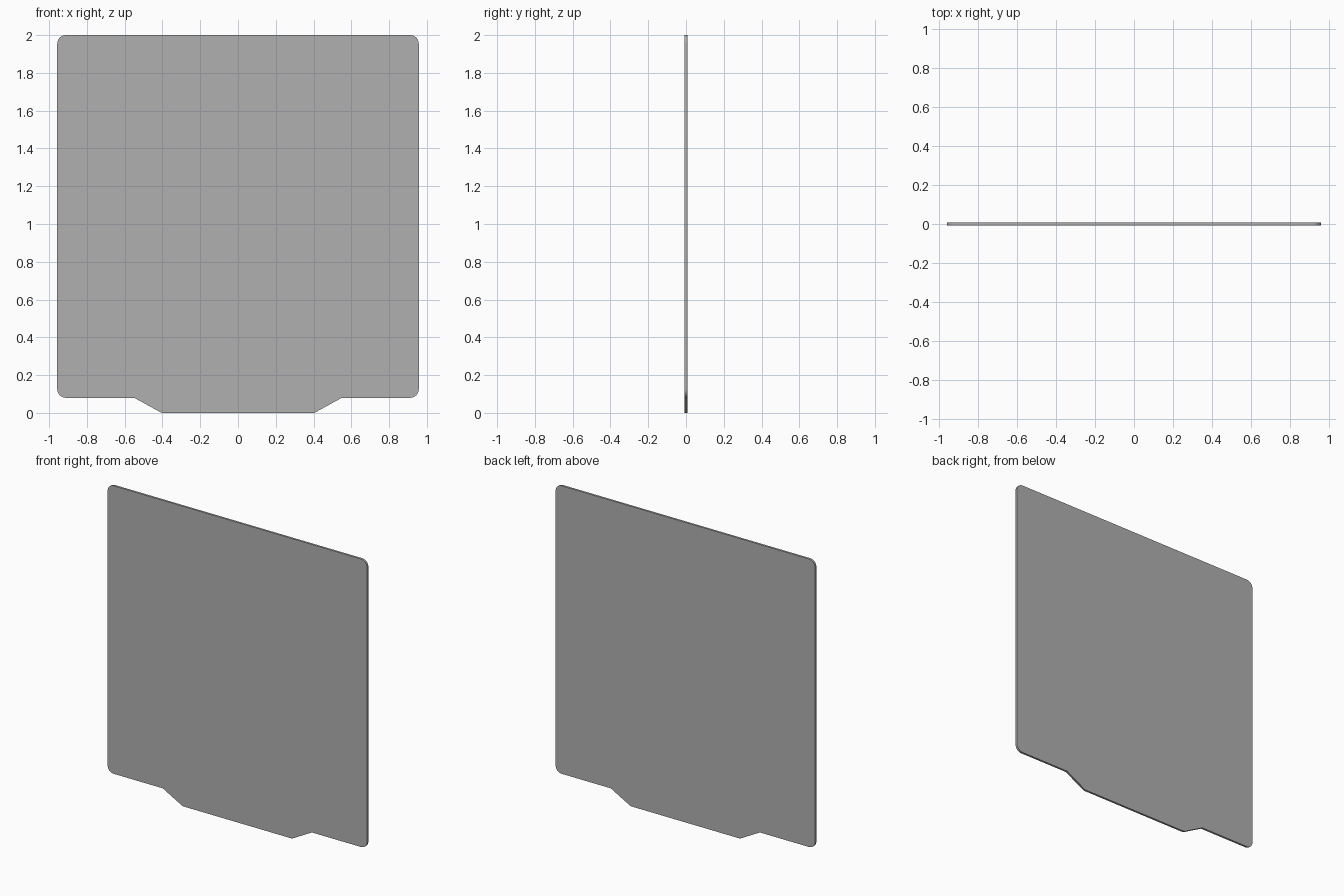
import bpy, bmesh
from math import cos, sin, pi

if "Cube" in bpy.data.objects:
    bpy.data.objects.remove(bpy.data.objects["Cube"])

W, Z0, Z1 = 0.957, 0.08, 2.0       # half width, body bottom, top
R, T, SEG = 0.045, 0.014, 8        # corner radius, thickness, corner segments


def corner(cx, cz, start):
    return [(cx + R * cos(start + pi / 2 * i / SEG), cz + R * sin(start + pi / 2 * i / SEG))
            for i in range(SEG + 1)]


# Outline of the right half, bottom to top, then mirrored
right = [(0.404, 0.0), (0.55, Z0)]
right += corner(W - R, Z0 + R, -pi / 2) + corner(W - R, Z1 - R, 0)
outline = right + [(-x, z) for x, z in reversed(right)]

# Thin flat panel with a connector tab at the bottom
bm = bmesh.new()
face = bm.faces.new([bm.verts.new((x, -T / 2, z)) for x, z in outline])
ext = bmesh.ops.extrude_face_region(bm, geom=[face], use_keep_orig=True)
bmesh.ops.translate(bm, vec=(0, T, 0),
                    verts=[g for g in ext["geom"] if isinstance(g, bmesh.types.BMVert)])
bmesh.ops.recalc_face_normals(bm, faces=bm.faces)

mesh = bpy.data.meshes.new("panel")
bm.to_mesh(mesh)
bm.free()
panel = bpy.data.objects.new("panel", mesh)
bpy.context.collection.objects.link(panel)

# Dark grey finish
grey = bpy.data.materials.new("dark_grey")
grey.diffuse_color = (0.435, 0.435, 0.435, 1)
grey.use_nodes = True
grey.node_tree.nodes["Principled BSDF"].inputs["Base Color"].default_value = grey.diffuse_color
mesh.materials.append(grey)

# Smooth corners, sharp rims
bpy.context.view_layer.objects.active = panel
panel.select_set(True)
bpy.ops.object.shade_smooth_by_angle()
